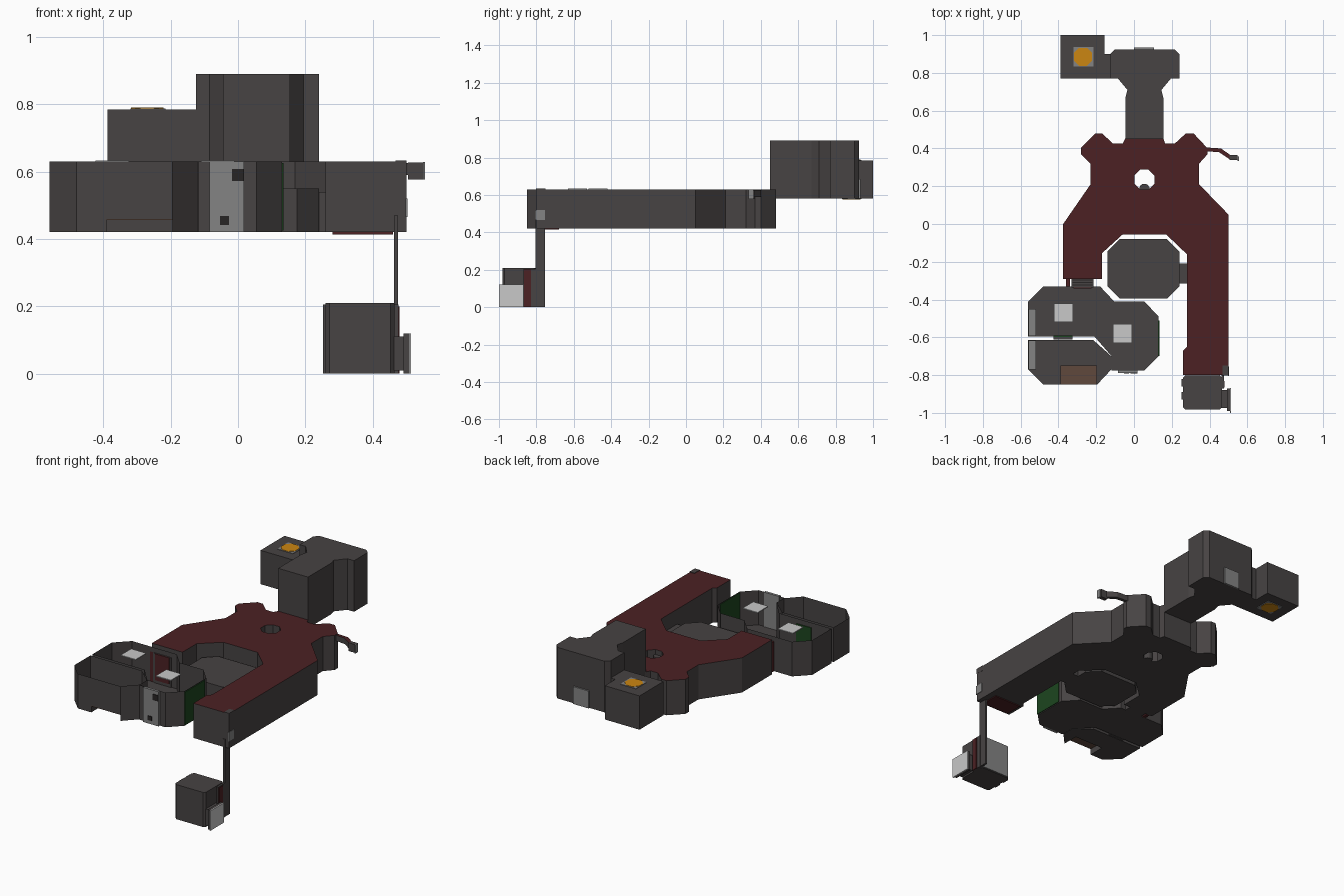
import bpy, bmesh, math

if "Cube" in bpy.data.objects:
    bpy.data.objects.remove(bpy.data.objects["Cube"])


def material(name, r, g, b):
    m = bpy.data.materials.new(name)
    m.diffuse_color = (r, g, b, 1)
    m.use_nodes = True
    m.node_tree.nodes["Principled BSDF"].inputs["Base Color"].default_value = m.diffuse_color
    return m


CHARCOAL = material("charcoal", 0.063, 0.056, 0.056)
RED = material("dark red", 0.072, 0.015, 0.017)
GREY = material("mid grey", 0.23, 0.23, 0.23)
WHITE = material("pale grey", 0.58, 0.58, 0.58)
ORANGE = material("orange", 0.60, 0.24, 0.006)
BROWN = material("brown", 0.115, 0.066, 0.046)
GREEN = material("green", 0.012, 0.06, 0.014)
BLACK = material("near black", 0.02, 0.018, 0.018)


def prism(name, pts, z0, z1, mat=CHARCOAL, top_mat=None, floor=True, roof=True):
    """Extrude a plan outline; floor and roof can be left open for thin-walled rooms."""
    bm = bmesh.new()
    low = [bm.verts.new((x, y, z0)) for x, y in pts]
    high = [bm.verts.new((x, y, z1)) for x, y in pts]
    n = len(pts)
    for i in range(n):
        j = (i + 1) % n
        bm.faces.new((low[i], low[j], high[j], high[i]))
    if floor:
        bm.faces.new(low[::-1])
    if roof:
        bm.faces.new(high).material_index = 1 if top_mat else 0
    bmesh.ops.recalc_face_normals(bm, faces=bm.faces)
    me = bpy.data.meshes.new(name)
    bm.to_mesh(me)
    bm.free()
    me.materials.append(mat)
    if top_mat:
        me.materials.append(top_mat)
    ob = bpy.data.objects.new(name, me)
    bpy.context.collection.objects.link(ob)
    return ob


def box(name, x0, x1, y0, y1, z0, z1, mat=CHARCOAL):
    return prism(name, [(x0, y0), (x1, y0), (x1, y1), (x0, y1)], z0, z1, mat)


def ngon(cx, cy, r, n=8):
    return [(cx + r * math.cos(math.tau * (i + .5) / n),
             cy + r * math.sin(math.tau * (i + .5) / n)) for i in range(n)]


def chamfered(x0, x1, y0, y1, c):
    return [(x0 + c, y0), (x1 - c, y0), (x1, y0 + c), (x1, y1 - c),
            (x1 - c, y1), (x0 + c, y1), (x0, y1 - c), (x0, y0 + c)]


Z0, Z1 = 0.42, 0.63

# Main hull: red roof, charcoal sides, eight-sided shaft through it
hull = prism("main_hull", [
    (.50, -.80), (.50, .05), (.345, .21), (.345, .32), (.39, .37), (.39, .40), (.315, .48),
    (.275, .48), (.215, .425), (.165, .425), (.155, .455), (-.045, .455), (-.06, .425),
    (-.11, .425), (-.17, .48), (-.205, .48), (-.28, .405), (-.28, .37), (-.23, .32),
    (-.23, .21), (-.375, 0), (-.375, -.29), (-.17, -.29), (-.17, -.155), (-.06, -.055),
    (.17, -.055), (.28, -.16), (.28, -.65), (.26, -.67), (.26, -.80)], Z0, Z1, CHARCOAL, RED)
cutter = prism("shaft_cutter", ngon(.055, .235, .057), .3, .8)
cutter.hide_render = True
cutter.hide_viewport = True
mod = hull.modifiers.new("shaft", 'BOOLEAN')
mod.operation = 'DIFFERENCE'
mod.solver = 'EXACT'
mod.object = cutter
prism("shaft_post", ngon(.055, .187, .027, 12), Z0, .60)

# Hull details
box("roof_notch_plate", .468, .501, -.801, -.75, .60, .633)
box("side_hatch", .497, .503, -.806, -.755, .465, .52, GREY)
box("belly_plate", .28, .46, -.79, -.68, .414, .421, RED)

# Back-right arm
prism("arm", [(.385, .405), (.46, .40), (.51, .365), (.51, .34), (.45, .38), (.385, .385)],
      .59, .625, CHARCOAL, RED)
box("arm_end", .505, .549, .34, .365, .577, .627)
box("arm_end_cap", .549, .555, .333, .358, .577, .628, GREY)

# Eight-sided room inside the hull bay, with its passage
prism("bay_room", chamfered(-.14, .24, -.395, -.08, .065), Z0, .55)
box("bay_passage", .24, .282, -.315, -.21, Z0, .54)

# Front room: open top, thin walls, raised step in the front wall
front = [(-.56, -.615), (-.215, -.615), (-.12, -.70), (-.12, -.77), (-.195, -.85),
         (-.48, -.85), (-.56, -.77)]
notched = front[:5] + [(-.195, -.75), (-.39, -.75), (-.39, -.85)] + front[5:]
prism("front_room_base", notched, Z0, .46, floor=True, roof=False)
prism("front_room_walls", front, .46, Z1, floor=False, roof=False)
box("front_step", -.39, -.195, -.85, -.75, .457, .463, BROWN)

# Back and side rooms: one open-topped thin-walled shell
prism("back_room", [
    (-.56, -.595), (-.56, -.41), (-.48, -.33), (-.18, -.33), (-.105, -.41), (.055, -.41),
    (.13, -.49), (.13, -.70), (.055, -.775), (-.118, -.775), (-.118, -.70), (-.21, -.595)],
    Z0, Z1, roof=False)

# Room fittings
for i, (x, y) in enumerate([(-.373, -.47), (-.06, -.58)]):
    box(f"ceiling_light_{i}", x - .05, x + .05, y - .05, y + .05, .627, .633, WHITE)
for i, (ya, yb) in enumerate([(-.77, -.617), (-.593, -.45)]):
    box(f"floor_strip_{i}", -.558, -.52, ya, yb, .424, .432, GREY)
box("link_door", -.425, -.325, -.612, -.597, Z0, .60)
box("link_screen", -.425, -.325, -.597, -.590, .44, .60, GREEN)
box("side_screen", .127, .135, -.70, -.51, .425, .625, GREEN)
box("front_panel", -.085, .018, -.788, -.772, Z0, Z1, GREY)
for i, (x, z, r) in enumerate([(0, .59, .018), (-.04, .455, .013)]):
    box(f"panel_knob_{i}", x - r, x + r, -.792, -.788, z - r, z + r, BLACK)

# Ribbed door linking the hull to the back room
box("hull_door", -.33, -.215, -.335, -.285, Z0, .60)
for i in range(3):
    y = -.325 + i * .013
    box(f"hull_door_rib_{i}", -.325, -.22, y, y + .006, .60, .605, BLACK)
box("hull_door_post", -.36, -.34, -.33, -.29, Z0, .60, RED)
box("inner_door", -.32, -.225, -.341, -.335, .44, .60, RED)

# Rear tower with its neck
prism("rear_tower", [
    (-.045, .45), (.155, .45), (.155, .67), (.145, .71), (.195, .77), (.24, .77), (.24, .90),
    (.215, .925), (-.10, .925), (-.125, .90), (-.125, .77), (-.085, .77), (-.035, .71),
    (-.045, .67)], .58, .89)
box("tower_rear_hatch", .0, .105, .925, .934, .58, .685, GREY)

# Side block with an orange port above and below
box("side_block", -.388, -.155, .77, 1.0, .58, .785)
box("side_block_link", -.155, -.12, .77, .90, .58, .785)
for label, za, zb in (("top", .782, .788), ("bottom", .577, .583)):
    box("port_frame_" + label, -.32, -.215, .835, .937, za, zb, GREY)
    prism("port_" + label, ngon(-.27, .885, .052), za - .002, zb + .002, ORANGE)

# Pole down to the lower cabin
box("pole", .463, .475, -.805, -.755, 0, .47)

# Lower cabin
prism("lower_cabin", chamfered(.26, .465, -.982, -.802, .012), 0, .21)
box("cabin_back_plate", .272, .455, -.803, -.797, .005, .205, GREY)
for i, y in enumerate((-.84, -.91)):
    box(f"cabin_bump_{i}", .252, .262, y - .02, y + .02, 0, .205)
box("cabin_rib", .463, .476, -.87, -.80, 0, .205)
box("cabin_red_strip", .474, .48, -.865, -.83, 0, .20, RED)
box("cabin_shelf", .463, .492, -.975, -.88, .01, .11)
box("cabin_side_frame", .492, .508, -.99, -.87, 0, .12)
box("cabin_side_plate", .508, .514, -1.0, -.868, 0, .12, WHITE)
